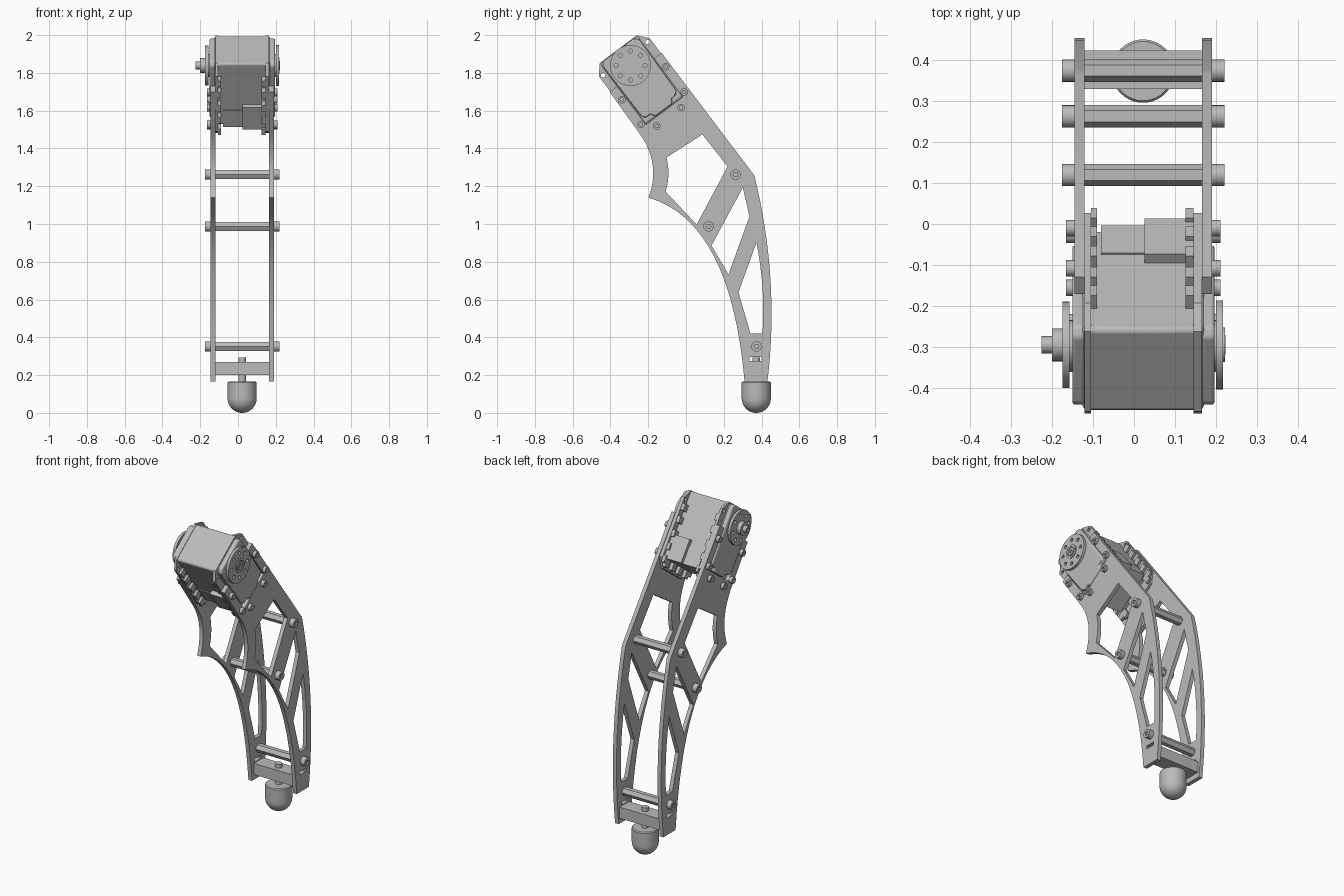
import bpy, bmesh, math
from mathutils import Matrix

cube = bpy.data.objects.get("Cube")
if cube:
    bpy.data.objects.remove(cube, do_unlink=True)

grey = bpy.data.materials.new("plain grey")
grey.use_nodes = True
COLOUR = (0.5, 0.5, 0.5, 1)
grey.diffuse_color = COLOUR
grey.node_tree.nodes["Principled BSDF"].inputs["Base Color"].default_value = COLOUR

made = []
MID = 0.022                       # x of the leg's middle plane


def finish(name, bm, bevel=0):
    """Turn a bmesh into a named grey object."""
    bmesh.ops.remove_doubles(bm, verts=bm.verts, dist=0.0002)
    bmesh.ops.recalc_face_normals(bm, faces=bm.faces)
    mesh = bpy.data.meshes.new(name)
    bm.to_mesh(mesh)
    bm.free()
    mesh.materials.clear()
    mesh.materials.append(grey)
    ob = bpy.data.objects.new(name, mesh)
    bpy.context.collection.objects.link(ob)
    if bevel:
        mod = ob.modifiers.new("Bevel", 'BEVEL')
        mod.width = bevel
        mod.segments = 3
        mod.limit_method = 'ANGLE'
    made.append(ob)
    return ob


def sheet(name, loops, x0, x1, bevel=0):
    """Extrude a (y, z) outline with holes from x0 to x1."""
    cu = bpy.data.curves.new(name, 'CURVE')
    cu.dimensions = '2D'
    cu.fill_mode = 'BOTH'
    cu.extrude = abs(x1 - x0) / 2
    for loop in loops:
        sp = cu.splines.new('POLY')
        sp.points.add(len(loop) - 1)
        for p, (a, b) in zip(sp.points, loop):
            p.co = (a, b, 0, 1)
        sp.use_cyclic_u = True
    tmp = bpy.data.objects.new(name + "_tmp", cu)
    bpy.context.collection.objects.link(tmp)
    deps = bpy.context.evaluated_depsgraph_get()
    mesh = bpy.data.meshes.new_from_object(tmp.evaluated_get(deps))
    bm = bmesh.new()
    bm.from_mesh(mesh)
    bpy.data.objects.remove(tmp, do_unlink=True)
    bpy.data.meshes.remove(mesh)
    turn = Matrix(((0, 0, 1, (x0 + x1) / 2), (1, 0, 0, 0), (0, 1, 0, 0), (0, 0, 0, 1)))
    bm.transform(turn)
    return finish(name, bm, bevel)


def ring(c, r, n=24):
    return [(c[0] + r * math.cos(2 * math.pi * i / n),
             c[1] + r * math.sin(2 * math.pi * i / n)) for i in range(n)]


def arc(a, m, b, n=16):
    """Smooth curve from a through m to b."""
    c = [2 * m[k] - (a[k] + b[k]) / 2 for k in (0, 1)]
    return [tuple((1 - t) ** 2 * a[k] + 2 * t * (1 - t) * c[k] + t * t * b[k] for k in (0, 1))
            for t in (i / n for i in range(n + 1))]


def sv(s, t):
    """Servo frame: s runs down the leg from the axle, t across it."""
    return (-0.294 + 0.6 * s + 0.8 * t, 1.839 - 0.8 * s + 0.6 * t)


def servo_box(s0, s1, t0, t1):
    return [sv(s0, t0), sv(s1, t0), sv(s1, t1), sv(s0, t1)]


def mirrored(half):
    """Servo outline from its +t half."""
    return [sv(s, t) for s, t in half] + [sv(s, -t) for s, t in reversed(half)]


# Side plates: forked top around the servo, curved shin, lightening holes
rods = [(0.262, 1.262), (0.119, 0.987), (0.373, 0.352)]
bolts = [(s, sign * t) for s, t in ((0.117, 0.145), (0.283, 0.143), (0.339, 0.081))
         for sign in (1, -1)]
outline = ([sv(0.045, 0.122), sv(0.045, 0.172)]
           + arc((0.362, 1.257), (0.447, 0.71), (0.431, 0.167))
           + arc((0.31, 0.167), (0.146, 0.833), (-0.198, 1.14))
           + arc((-0.198, 1.14), (-0.177, 1.315), (-0.246, 1.479))[1:]
           + [sv(0.045, -0.172), sv(0.045, -0.122), sv(0.3, -0.122), sv(0.3, 0.122)])
upper_hole = [(0.087, 1.474), (0.22, 1.304), (0.056, 0.997)] + arc(
    (-0.108, 1.172), (-0.093, 1.262), (-0.103, 1.352), 8)
middle_hole = [(0.301, 1.193), (0.336, 1.04), (0.225, 0.733), (0.135, 0.886)]
lower_hole = arc((0.373, 0.902), (0.405, 0.66), (0.405, 0.42), 8) + [(0.341, 0.42), (0.278, 0.638)]
slot = [(0.337, 0.275), (0.4, 0.275), (0.4, 0.295), (0.337, 0.295)]
for side, x0, x1 in (("left", 0.165, 0.19), ("right", -0.145, -0.12)):
    sheet(side + "_plate", [outline, upper_hole, middle_hole, lower_hole, slot], x0, x1)

# Hexagonal spacer rods with socket-head bolts
for c in rods:
    sheet("spacer_rod", [ring(c, 0.027, 6)], -0.12, 0.165)
    for x0, x1 in ((-0.175, -0.145), (0.19, 0.22)):
        sheet("rod_bolt", [ring(c, 0.027), ring(c, 0.013, 6)], x0, x1)
        sheet("rod_bolt_core", [ring(c, 0.014, 6)], x0 + 0.008, x1 - 0.008)

# Servo body
sheet("servo_body", [servo_box(-0.105, 0.3, -0.125, 0.125)], -0.125, 0.17, 0.012)
sheet("servo_connector", [servo_box(0.165, 0.31, -0.152, 0.152)], 0.025, 0.145)
sheet("servo_socket", [servo_box(0.2, 0.31, -0.13, 0.13)], -0.08, 0.025)

# Mounting flanges, with blocks between the nut pockets, and raised side caps
flange = mirrored([(-0.108, 0.122), (-0.055, 0.168), (0.31, 0.168), (0.365, 0.11)])
ear_holes = [ring(sv(-0.045, t), 0.012, 12) for t in (-0.147, 0.147)]
cap = mirrored([(-0.104, 0.1), (-0.085, 0.12), (0.25, 0.115), (0.27, 0.1),
                (0.27, 0.07), (0.295, 0.055)])
for side, out, inn, deep, face in (("left", 0.165, 0.145, 0.125, 0.196),
                                   ("right", -0.12, -0.105, -0.09, -0.15)):
    sheet(side + "_flange", [flange] + ear_holes, inn, out)
    for s in (0.0, 0.075, 0.16, 0.24, 0.315):
        for t in (-0.143, 0.143):
            sheet("flange_block", [servo_box(s - 0.02, s + 0.02, t - 0.022, t + 0.022)], deep, inn)
    for t in (-0.12, -0.04, 0.04, 0.12):
        sheet("flange_end_block", [servo_box(0.3, 0.355, t - 0.018, t + 0.018)], deep, inn)
    sheet(side + "_servo_cap", [cap], out, face, 0.008)

# Small bolts holding the plates to the servo
for s, t in bolts:
    c = sv(s, t)
    for x0, x1, floor in ((-0.165, -0.145, -0.152), (0.19, 0.21, 0.197)):
        sheet("servo_bolt", [ring(c, 0.02), ring(c, 0.01, 6)], x0, x1)
        sheet("servo_bolt_core", [ring(c, 0.011, 6)], -0.145 if x0 < 0 else 0.19, floor)

# Drive discs with a circle of holes, and their hubs
axle = sv(0, 0)
disc_holes = [ring(p, 0.011, 12) for p in ring(axle, 0.077, 8)]
sheet("left_disc", [ring(axle, 0.108, 48)] + disc_holes, 0.2, 0.216)
sheet("left_disc_back", [ring(axle, 0.06, 32)], 0.19, 0.2)
sheet("left_hub", [ring(axle, 0.042, 32), ring(axle, 0.03)], 0.216, 0.221)
sheet("left_hub_screw", [ring(axle, 0.024), ring(axle, 0.012, 6)], 0.216, 0.222)
sheet("right_disc", [ring(axle, 0.105, 48)] + disc_holes, -0.174, -0.157)
sheet("right_disc_back", [ring(axle, 0.06, 32)], -0.157, -0.145)
sheet("right_hub", [ring(axle, 0.04, 32)], -0.2, -0.174)
sheet("right_hub_tip", [ring(axle, 0.021), ring(axle, 0.011, 6)], -0.225, -0.2)

# Ankle crossbar
sheet("ankle_bar", [[(0.328, 0.2), (0.422, 0.2), (0.422, 0.27), (0.328, 0.27)]], -0.12, 0.165)


def lathe(name, profile):
    """Spin an (r, z) profile about the foot's upright axis."""
    bm = bmesh.new()
    vs = [bm.verts.new((MID + r, 0.372, z)) for r, z in profile]
    es = [bm.edges.new(pair) for pair in zip(vs, vs[1:])]
    bmesh.ops.spin(bm, geom=vs + es, cent=(MID, 0.372, 0), axis=(0, 0, 1),
                   angle=2 * math.pi, steps=40)
    return finish(name, bm)


# Rounded foot and its screw
R = 0.077
dome = [(R * math.sin(a), R - R * math.cos(a)) for a in (math.pi / 24 * i for i in range(13))]
lathe("foot", dome + [(R, 0.16), (R - 0.005, 0.166), (0, 0.166)])
lathe("foot_screw", [(0, 0.16), (0.02, 0.16), (0.02, 0.293), (0, 0.293)])

# Smooth the round surfaces, keeping edges crisp
bpy.ops.object.select_all(action='DESELECT')
for ob in made:
    ob.select_set(True)
bpy.context.view_layer.objects.active = made[0]
bpy.ops.object.shade_smooth_by_angle(angle=math.radians(30))
